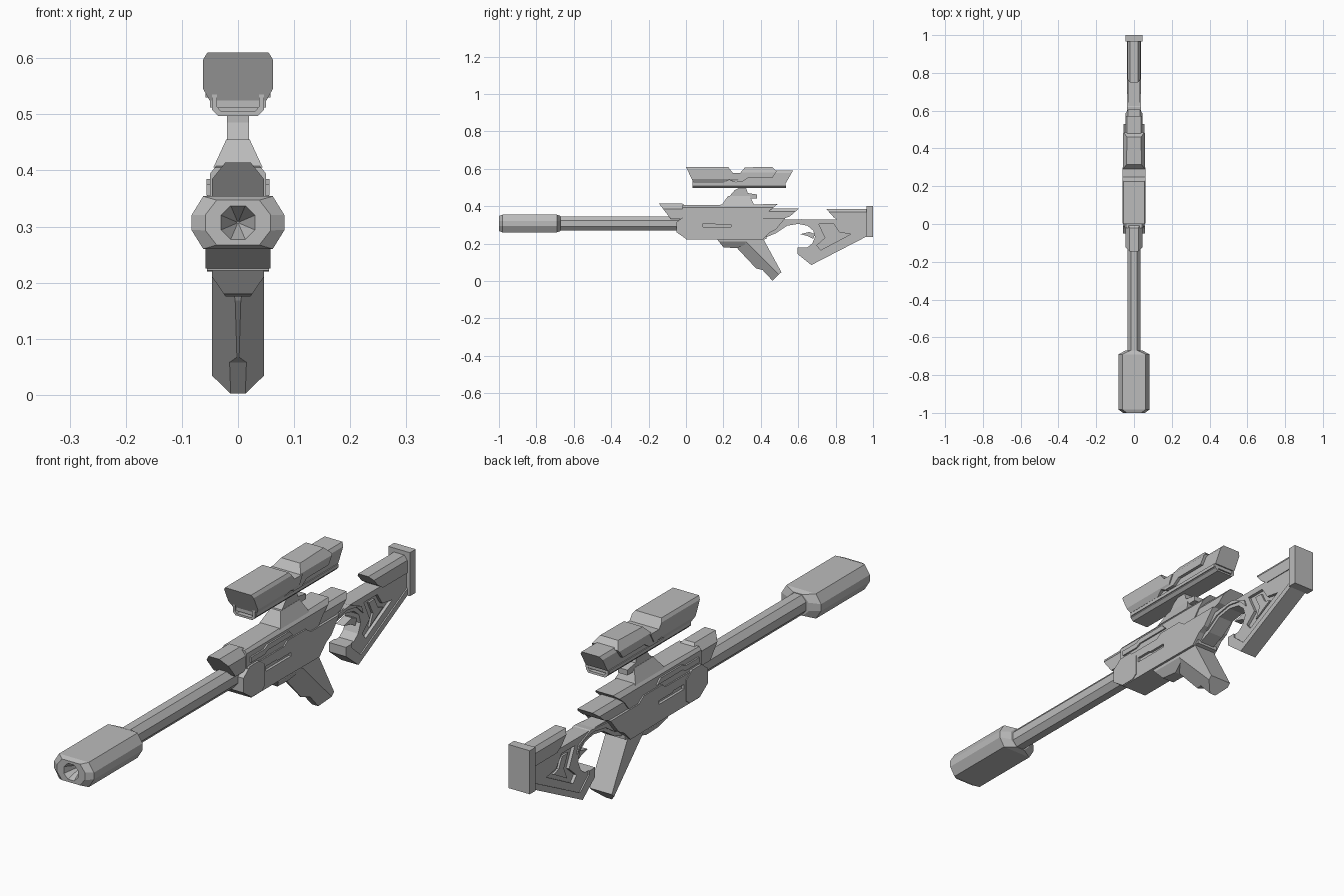
import bpy
import bmesh
from mathutils import Vector

cube = bpy.data.objects.get("Cube")
if cube:
    bpy.data.objects.remove(cube, do_unlink=True)

metal = bpy.data.materials.new("plain grey")
metal.use_nodes = True
GREY = (0.5, 0.5, 0.5, 1)
metal.diffuse_color = GREY
metal.node_tree.nodes["Principled BSDF"].inputs["Base Color"].default_value = GREY


def finish(name, bm):
    bmesh.ops.recalc_face_normals(bm, faces=bm.faces)
    mesh = bpy.data.meshes.new(name)
    bm.to_mesh(mesh)
    bm.free()
    mesh.materials.append(metal)
    obj = bpy.data.objects.new(name, mesh)
    bpy.context.collection.objects.link(obj)
    return obj


def prism(name, outline, half, slopes=(), centre=0):
    """Side outline (y, z) extruded across x; each slope (x, z, x, z) trims both sides."""
    bm = bmesh.new()
    face = bm.faces.new([bm.verts.new((centre - half, y, z)) for y, z in outline])
    grown = bmesh.ops.extrude_face_region(bm, geom=[face])["geom"]
    bmesh.ops.translate(bm, vec=(2 * half, 0, 0),
                        verts=[v for v in grown if isinstance(v, bmesh.types.BMVert)])
    for xa, za, xb, zb in slopes:
        for side in (1, -1):
            normal = Vector((abs(zb - za), 0, abs(xb - xa) * (1 if (xa - xb) * (zb - za) > 0 else -1)))
            normal.x *= side
            bmesh.ops.bisect_plane(bm, geom=bm.verts[:] + bm.edges[:] + bm.faces[:], dist=1e-5,
                                   plane_co=(xa * side, 0, za), plane_no=normal, clear_outer=True)
            bmesh.ops.holes_fill(bm, edges=[e for e in bm.edges if e.is_boundary], sides=0)
    return finish(name, bm)


def loft(name, rings, z):
    """Eight-sided rings (y, half width, half height, flat x, flat z) joined along y."""
    bm = bmesh.new()
    loops = []
    for y, w, h, fx, fz in rings:
        quarter = [(w, fz), (fx, h), (-fx, h), (-w, fz)]
        pts = quarter + [(-a, -b) for a, b in quarter]
        loops.append([bm.verts.new((a, y, z + b)) for a, b in pts])
    for one, two in zip(loops, loops[1:]):
        for i in range(8):
            j = (i + 1) % 8
            bm.faces.new((one[i], one[j], two[j], two[i]))
    bm.faces.new(loops[0])
    bm.faces.new(loops[-1])
    return finish(name, bm)


def carve(obj, outline, face_x, depth):
    """Sink an outlined pocket into both sides."""
    for side in (1, -1):
        cutter = prism("cutter", outline, depth, centre=side * face_x)
        cutter.hide_render = True
        mod = obj.modifiers.new("pocket", "BOOLEAN")
        mod.operation = "DIFFERENCE"
        mod.solver = "EXACT"
        mod.object = cutter
        bpy.context.view_layer.objects.active = obj
        bpy.ops.object.modifier_apply(modifier=mod.name)
        bpy.data.objects.remove(cutter, do_unlink=True)


# Barrel and hollow muzzle
loft("barrel", [(-0.7, .035, .038, .016, .016), (0, .035, .038, .016, .016)], .307)
loft("muzzle", [(-.93, .002, .002, .001, .001), (-1, .03, .03, .013, .013),
                (-1, .058, .04, .038, .014), (-.982, .083, .047, .062, .013),
                (-.69, .083, .047, .062, .013), (-.67, .045, .04, .02, .016)], .307)

# Receiver
prism("front_rail", [(-.145, .414), (-.02, .414), (0, .4), (0, .33), (-.08, .33)], .046,
      [(.046, .385, .022, .415)])
prism("upper_receiver", [(-.02, .405), (.49, .411), (.44, .37), (.4, .32), (-.02, .32)], .05,
      [(.05, .394, .036, .412)])
receiver = prism("receiver", [(-.02, .34), (.2, .34), (.22, .355), (.33, .355), (.36, .335), (.53, .335),
                              (.48, .275), (.45, .26), (.41, .22), (.17, .222), (0, .222)], .055)
carve(receiver, [(.09, .307), (.15, .307), (.16, .302), (.24, .302), (.24, .288), (.09, .288)], .055, .01)
prism("front_collar", [(-.05, .315), (-.01, .345), (.045, .345), (.08, .32), (.08, .24), (.06, .225),
                       (0, .225), (-.05, .26)], .058)
prism("rear_wing", [(.34, .355), (.4, .388), (.605, .388), (.555, .345), (.5, .325), (.38, .325)], .046,
      [(.046, .37, .03, .39)])
prism("side_rib", [(0, .375), (.08, .375), (.1, .385), (.23, .385), (.25, .365), (.1, .365), (.08, .355), (0, .355)],
      .056)

# Grip with a narrow front edge
prism("grip_mount", [(.16, .23), (.2, .18), (.27, .175), (.33, .2), (.43, .225), (.43, .24)], .046,
      [(.046, .21, .022, .175)])
grip = prism("grip", [(.26, .2), (.28, .168), (.375, .067), (.41, .058), (.462, .002), (.51, .047),
                      (.405, .24), (.3, .24)], .046, [(.046, .016, .02, .001)])
bm = bmesh.new()
bm.from_mesh(grip.data)
for side in (1, -1):
    bmesh.ops.bisect_plane(bm, geom=bm.verts[:] + bm.edges[:] + bm.faces[:], plane_co=(side * .046, .4, .13),
                           plane_no=(side, -.5, -.5), clear_outer=True)
    bmesh.ops.holes_fill(bm, edges=[e for e in bm.edges if e.is_boundary], sides=0)
bm.to_mesh(grip.data)
bm.free()

# Stock
stock = prism("stock", [(.42, .3), (.5, .328), (.97, .328), (.97, .24), (.67, .085), (.595, .145), (.595, .18),
                        (.65, .18), (.675, .2), (.69, .235), (.68, .27), (.65, .295), (.6, .305), (.54, .295),
                        (.48, .255), (.42, .23)], .031)
carve(stock, [(.71, .305), (.79, .305), (.82, .26), (.88, .25), (.72, .165), (.7, .19), (.745, .23)], .031, .012)
prism("stock_panel", [(.745, .29), (.78, .29), (.8, .25), (.83, .24), (.75, .195), (.77, .24)], .027)
prism("stock_lower_bar", [(.595, .145), (.67, .085), (.97, .24), (.97, .265), (.685, .118), (.63, .165),
                          (.63, .18), (.595, .18)], .036)
prism("stock_upper_bar", [(.45, .285), (.5, .32), (.62, .33), (.69, .3), (.7, .27), (.66, .308), (.6, .318),
                          (.53, .305), (.47, .265)], .036)
prism("trigger_spur", [(.61, .25), (.66, .262), (.69, .25), (.68, .225), (.65, .24)], .016)
prism("cheek_rest", [(.75, .385), (.97, .385), (.97, .32), (.82, .32), (.79, .34)], .034,
      [(.034, .368, .02, .387)])
prism("butt_plate", [(.965, .4), (1, .4), (1, .235), (.965, .235)], .045)

# Scope mount
prism("mount_base", [(.19, .405), (.225, .455), (.34, .455), (.365, .405)], .046, [(.044, .405, .02, .457)])
prism("mount_post", [(.23, .45), (.26, .485), (.29, .502), (.32, .502), (.33, .47), (.38, .462), (.38, .442),
                     (.25, .44)], .02)

# Scope body, hood and lenses
tube = prism("scope_tube", [(.035, .575), (.525, .575), (.535, .497), (.035, .497)], .046,
             [(.046, .508, .034, .496)])
for name, y in (("front", .035), ("rear", .53)):
    cutter = prism("cutter", [(y - .025, .562), (y + .025, .562), (y + .025, .505), (y - .025, .505)], .037,
                   [(.037, .513, .029, .504)])
    mod = tube.modifiers.new(name, "BOOLEAN")
    mod.operation = "DIFFERENCE"
    mod.solver = "EXACT"
    mod.object = cutter
    bpy.context.view_layer.objects.active = tube
    bpy.ops.object.modifier_apply(modifier=mod.name)
    bpy.data.objects.remove(cutter, do_unlink=True)
SHELL = [(.062, .598, .054, .611), (.062, .545, .048, .52)]
prism("scope_front_hood", [(0, .61), (.225, .61), (.25, .578), (.3, .578), (.27, .525), (.23, .54),
                           (.2, .525), (.04, .525)], .062, SHELL)
prism("scope_middle", [(.24, .578), (.29, .578), (.315, .607), (.46, .61), (.485, .585), (.46, .55),
                       (.33, .55), (.3, .53), (.25, .53)], .058, [(.058, .58, .036, .612)])
prism("scope_rear_hood", [(.45, .59), (.572, .59), (.535, .525), (.32, .525), (.35, .55), (.45, .55)], .046,
      [(.046, .577, .036, .592)])
prism("scope_lower_rail", [(.04, .525), (.53, .525), (.53, .512), (.04, .512)], .05)
